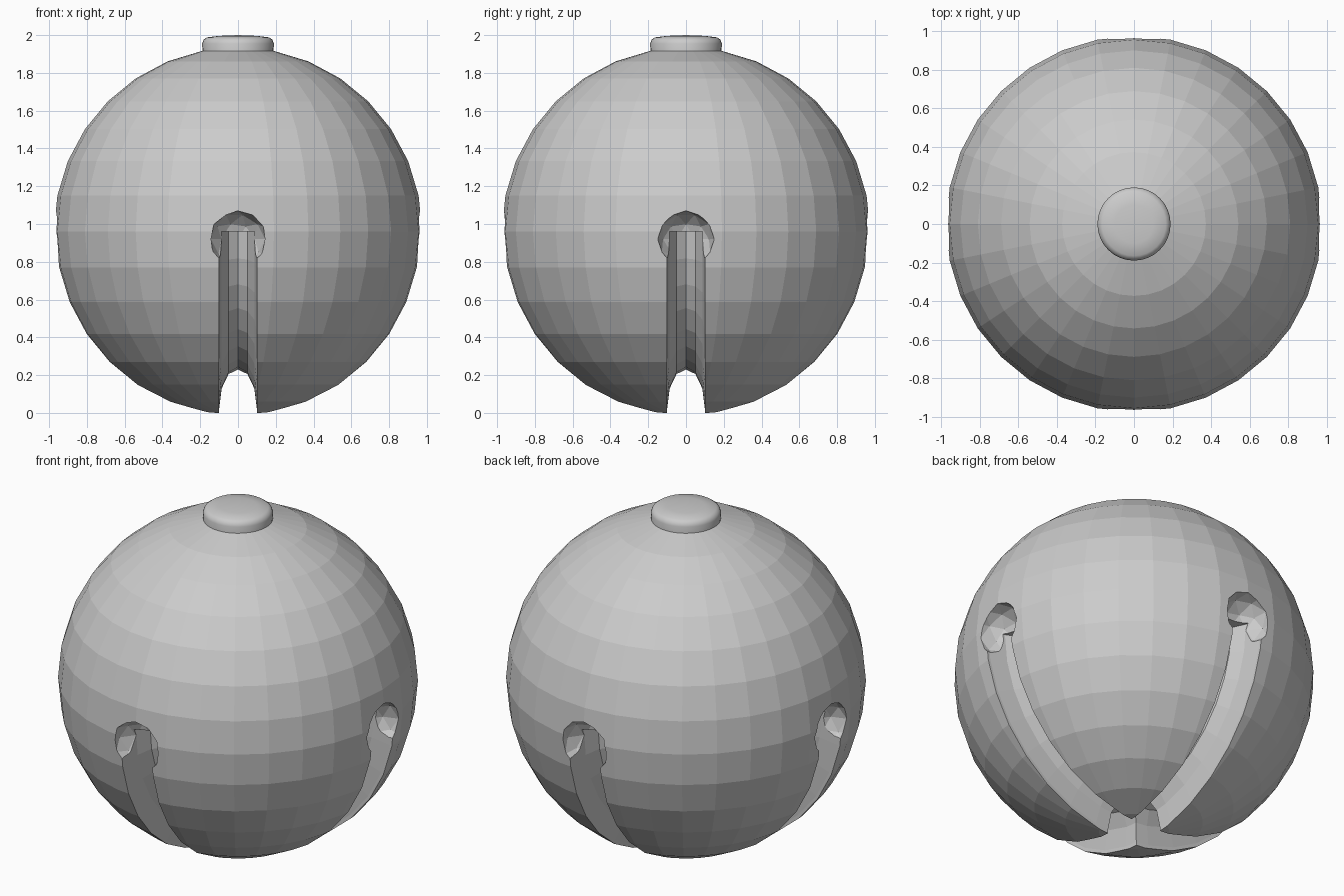
import bpy, bmesh
from math import sin, cos, pi, radians

if "Cube" in bpy.data.objects:
    bpy.data.objects.remove(bpy.data.objects["Cube"])

R, CZ = 0.975, 0.96          # ball radius and centre height


def make_object(name, bm):
    bmesh.ops.recalc_face_normals(bm, faces=bm.faces[:])
    mesh = bpy.data.meshes.new(name)
    bm.to_mesh(mesh)
    bm.free()
    ob = bpy.data.objects.new(name, mesh)
    bpy.context.collection.objects.link(ob)
    return ob


def slot_cutter(name, turn):
    # half ring below the equator with a deep rounded profile
    prof = [(0.1, 1.2), (0.1, 0.95)]
    prof += [(0.1 * cos(a), 0.95 - 0.22 * sin(a)) for a in (radians(d) for d in range(30, 180, 30))]
    prof += [(-0.1, 0.95), (-0.1, 1.2)]
    bm = bmesh.new()
    rings = []
    for i in range(17):
        a = pi + pi * i / 16
        ring = []
        for w, r in prof:
            u, z = r * cos(a), CZ + r * sin(a)
            ring.append(bm.verts.new((u * cos(turn) - w * sin(turn),
                                      u * sin(turn) + w * cos(turn), z)))
        rings.append(ring)
    n = len(prof)
    for a, b in zip(rings, rings[1:]):
        for j in range(n):
            bm.faces.new((a[j], a[(j + 1) % n], b[(j + 1) % n], b[j]))
    bm.faces.new(rings[0])
    bm.faces.new(rings[-1])
    return make_object(name, bm)


def hole_cutter(name, x, y):
    bm = bmesh.new()
    bmesh.ops.create_icosphere(bm, subdivisions=2, radius=0.15)
    bmesh.ops.translate(bm, verts=bm.verts[:], vec=(x, y, 0.92))
    return make_object(name, bm)


# bell ball
bm = bmesh.new()
bmesh.ops.create_uvsphere(bm, u_segments=32, v_segments=16, radius=R)
bmesh.ops.translate(bm, verts=bm.verts[:], vec=(0, 0, CZ))
ball = make_object("bell_ball", bm)

# crossed slots with round holes at their ends
cutters = [slot_cutter("slot_cutter_x", 0), slot_cutter("slot_cutter_y", pi / 2)]
for x, y in ((1, 0), (-1, 0), (0, 1), (0, -1)):
    cutters.append(hole_cutter("hole_cutter", x * 0.96, y * 0.96))
bpy.context.view_layer.objects.active = ball
for c in cutters:
    c.hide_render = True
    mod = ball.modifiers.new("cut", 'BOOLEAN')
    mod.operation = 'DIFFERENCE'
    mod.solver = 'EXACT'
    mod.object = c
    bpy.ops.object.modifier_apply(modifier=mod.name)
for c in cutters:
    bpy.data.objects.remove(c)

# top cap, lathed from a rounded profile
bm = bmesh.new()
prof = [(0, 1.88), (0.187, 1.88), (0.19, 1.955), (0.183, 1.975), (0.165, 1.988), (0.1, 1.996), (0, 2.0)]
vs = [bm.verts.new((r, 0, z)) for r, z in prof]
es = [bm.edges.new(p) for p in zip(vs, vs[1:])]
bmesh.ops.spin(bm, geom=vs + es, cent=(0, 0, 0), axis=(0, 0, 1), angle=2 * pi, steps=32)
bmesh.ops.remove_doubles(bm, verts=bm.verts[:], dist=0.0005)
cap = make_object("top_cap", bm)
bpy.ops.object.select_all(action='DESELECT')
cap.select_set(True)
bpy.context.view_layer.objects.active = cap
bpy.ops.object.shade_smooth_by_angle(angle=radians(35))
